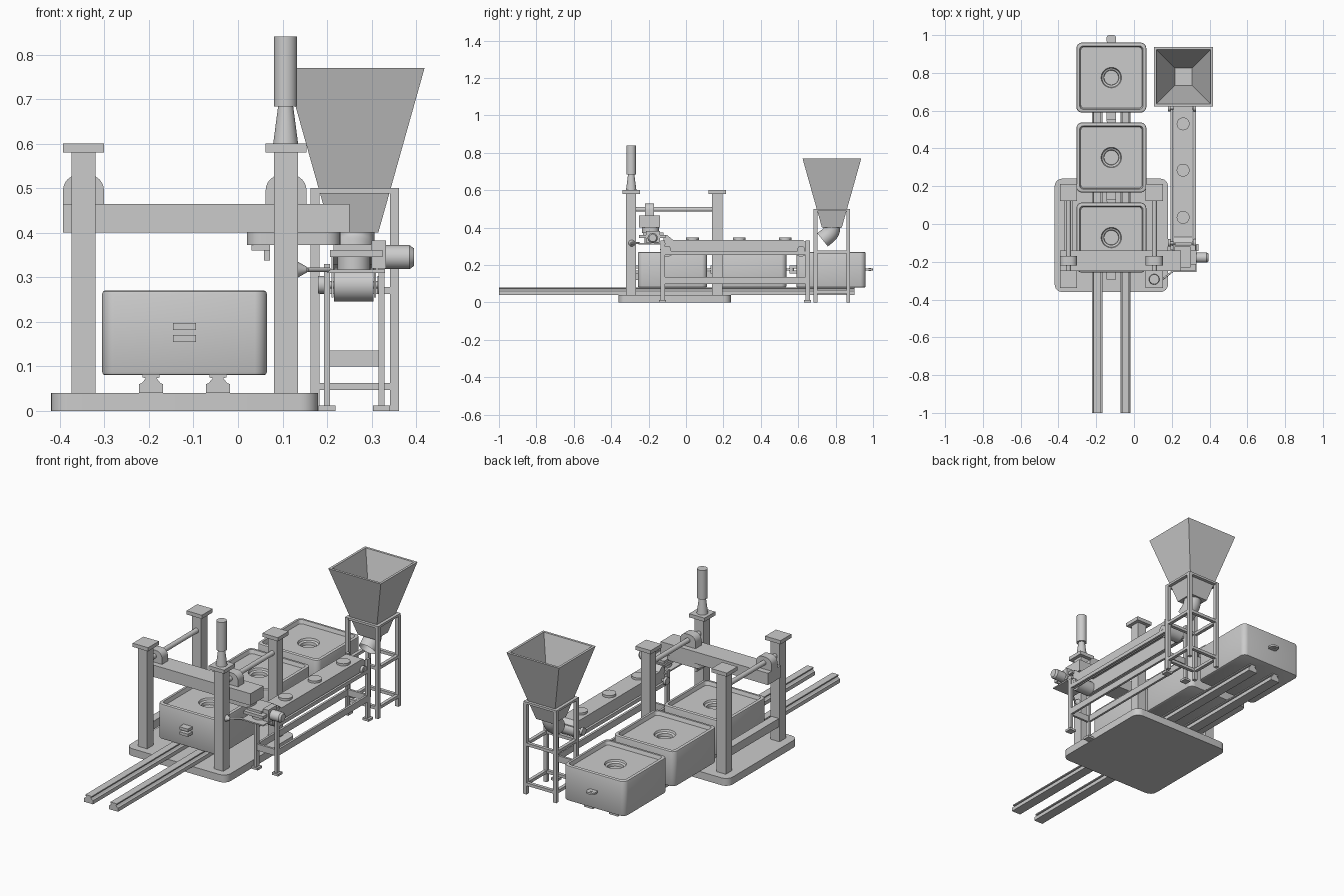
import bpy, bmesh, math
from mathutils import Vector, Matrix

if "Cube" in bpy.data.objects:
    bpy.data.objects.remove(bpy.data.objects["Cube"], do_unlink=True)

TONE = (0.6, 0.6, 0.6, 1)
grey = bpy.data.materials.new("machine grey")
grey.use_nodes = True
grey.diffuse_color = TONE
grey.node_tree.nodes["Principled BSDF"].inputs["Base Color"].default_value = TONE
parts = []


def finish(name, bm):
    bmesh.ops.recalc_face_normals(bm, faces=bm.faces[:])
    mesh = bpy.data.meshes.new(name)
    bm.to_mesh(mesh)
    bm.free()
    mesh.materials.append(grey)
    ob = bpy.data.objects.new(name, mesh)
    bpy.context.collection.objects.link(ob)
    parts.append(ob)
    return ob


def upright(edge):
    a, b = edge.verts
    return abs(a.co.z - b.co.z) > 1e-5


def box(name, x, y, z, round_corners=0.0):
    """Box from (low, high) ranges, with optionally rounded upright corners."""
    bm = bmesh.new()
    bmesh.ops.create_cube(bm, size=1)
    for v in bm.verts:
        v.co = [r[0] if c < 0 else r[1] for c, r in zip(v.co, (x, y, z))]
    if round_corners:
        bmesh.ops.bevel(bm, geom=[e for e in bm.edges if upright(e)], offset=round_corners,
                        segments=6, profile=0.5, affect='EDGES')
    return finish(name, bm)


def rod(name, start, end, r, r_end=None, sides=32):
    """Cylinder or cone between two points."""
    a, b = Vector(start), Vector(end)
    bm = bmesh.new()
    bmesh.ops.create_cone(bm, cap_ends=True, segments=sides, radius1=r,
                          radius2=r if r_end is None else r_end, depth=(b - a).length)
    turn = (b - a).to_track_quat('Z', 'Y').to_matrix().to_4x4()
    bmesh.ops.transform(bm, matrix=Matrix.Translation((a + b) / 2) @ turn, verts=bm.verts[:])
    return finish(name, bm)


def prism(name, profile, low, high, axis):
    """Extrude a flat profile along x or y."""
    bm = bmesh.new()
    place = (lambda u, v: (low, u, v)) if axis == 'x' else (lambda u, v: (u, low, v))
    face = bm.faces.new([bm.verts.new(place(u, v)) for u, v in profile])
    out = bmesh.ops.extrude_face_region(bm, geom=[face])["geom"]
    step = Vector((high - low, 0, 0) if axis == 'x' else (0, high - low, 0))
    bmesh.ops.translate(bm, vec=step, verts=[g for g in out if isinstance(g, bmesh.types.BMVert)])
    return finish(name, bm)


def loft(name, x, y, rings, per_corner):
    """Skin over rounded squares given as (half width, corner radius, z), closed at both ends."""
    bm = bmesh.new()
    loops = []
    for half, r, z in rings:
        loop = []
        for k in range(4):
            mid = math.pi / 2 * (k + 0.5)
            sx, sy = math.copysign(half - r, math.cos(mid)), math.copysign(half - r, math.sin(mid))
            for i in range(per_corner):
                t = math.pi / 2 * (k + (i + 0.5) / per_corner)
                loop.append(bm.verts.new((x + sx + r * math.cos(t), y + sy + r * math.sin(t), z)))
        loops.append(loop)
    for a, b in zip(loops, loops[1:]):
        for k in range(len(a)):
            n = (k + 1) % len(a)
            bm.faces.new((a[k], a[n], b[n], b[k]))
    bm.faces.new(loops[0])
    bm.faces.new(loops[-1])
    return finish(name, bm)


def around(c, half):
    return (c - half, c + half)


# Base plate and rails
box("base_plate", (-0.42, 0.18), (-0.36, 0.24), (0, 0.04), 0.04)
for x in (-0.195, -0.045):
    half = [(0.027, 0.04), (0.027, 0.06), (0.021, 0.062), (0.012, 0.073), (0.019, 0.075), (0.019, 0.081)]
    prism("rail", [(x + u, v) for u, v in half] + [(x - u, v) for u, v in reversed(half)], -1.0, 0.9, 'y')

# Posts, caps, guide rods and sliding bushings
for x in (-0.347, 0.108):
    for y in (-0.293, 0.167):
        box("post", around(x, 0.027), around(y, 0.027), (0.04, 0.58))
        box("post_cap", around(x, 0.046), around(y, 0.046), (0.58, 0.6))
    rod("guide_rod", (x, -0.27, 0.498), (x, 0.145, 0.498), 0.013)
    arch = [(x - 0.046, 0.455), (x + 0.046, 0.455)]
    for side in (1, -1):
        for i in range(7):
            t = math.pi / 2 * (i if side > 0 else 6 - i) / 6
            arch.append((x + side * (0.011 + 0.035 * math.cos(t)), 0.495 + 0.035 * math.sin(t)))
    prism("bushing", arch, -0.22, -0.17, 'y')
box("side_brace", (-0.37, -0.325), (-0.27, 0.145), (0.12, 0.165))

# Cross beam with its arm
box("cross_beam", (-0.393, 0.25), (-0.25, -0.14), (0.4, 0.464))
box("swing_arm", (0.02, 0.23), (-0.235, -0.145), (0.372, 0.4), 0.035)
box("arm_bracket", (0.03, 0.072), (-0.215, -0.165), (0.36, 0.372))
box("arm_finger", (0.058, 0.072), (-0.205, -0.175), (0.337, 0.36))

# Pressure cylinder on the front post
rod("cylinder_neck", (0.107, -0.293, 0.6), (0.107, -0.293, 0.683), 0.028, 0.017)
rod("cylinder_body", (0.107, -0.293, 0.683), (0.107, -0.293, 0.84), 0.026)

# Mould boxes with recessed tops, round ports and couplings
mx = -0.12
for y in (-0.072, 0.352, 0.775):
    loft("mould_box", mx, y, [
        (0.179, 0.024, 0.08), (0.183, 0.028, 0.082), (0.185, 0.03, 0.087),
        (0.185, 0.03, 0.263), (0.183, 0.028, 0.268), (0.179, 0.024, 0.27),
        (0.168, 0.02, 0.27), (0.162, 0.018, 0.25),
        (0.054, 0.054, 0.25), (0.05, 0.05, 0.24), (0.04, 0.04, 0.235), (0.038, 0.038, 0.22)], 8)
    box("coupling_tongue", around(mx, 0.025), (y + 0.18, y + 0.225), (0.171, 0.181), 0.015)
    rod("coupling_pin", (mx, y + 0.207, 0.168), (mx, y + 0.207, 0.184), 0.007)
    for z in ((0.155, 0.17), (0.182, 0.197)):
        box("coupling_fork", around(mx, 0.026), (y - 0.222, y - 0.18), z)

# Feed conveyor housing, open below
cx = 0.26
side = [(-0.12, 0.255), (-0.12, 0.36), (-0.1, 0.36), (-0.07, 0.335), (0.625, 0.335),
        (0.65, 0.315), (0.65, 0.255)]
for x in (cx - 0.05, cx + 0.045):
    prism("housing_side", side, x, x + 0.005, 'x')
lid = side[2:6]
prism("housing_lid", lid + [(y, z - 0.006) for y, z in reversed(lid)], cx - 0.046, cx + 0.046, 'x')
for y in (0.035, 0.285, 0.53):
    rod("inspection_cap", (cx, y, 0.33), (cx, y, 0.347), 0.034)
for y in (-0.1, 0.615):
    rod("drum", (cx - 0.044, y, 0.283), (cx + 0.044, y, 0.283), 0.038)
    rod("drum_axle", (0.182, y, 0.283), (0.328, y, 0.283), 0.008)
    for x in (0.18, 0.313):
        rod("drum_bearing", (x, y, 0.283), (x + 0.014, y, 0.283), 0.02)

# Conveyor frame
for x in (0.2, 0.322):
    for y in (-0.125, 0.65):
        box("frame_leg", around(x, 0.007), around(y, 0.012), (0.01, 0.33))
        box("frame_foot", around(x, 0.019), around(y, 0.019), (0, 0.012))
    box("frame_rail", around(x, 0.006), (-0.12, 0.65), (0.1, 0.135))
    box("frame_upper_rail", around(x, 0.006), (-0.12, 0.65), (0.255, 0.275))
for y in (-0.125, 0.65):
    box("frame_tie", (0.2, 0.322), around(y, 0.006), (0.1, 0.135))

# Drive head and motor
box("head_base", (0.2, 0.33), (-0.255, -0.11), (0.31, 0.317))
rod("head_turntable", (cx, -0.185, 0.317), (cx, -0.185, 0.347), 0.037)
box("head_plate", (0.207, 0.325), (-0.25, -0.11), (0.345, 0.361))
box("head_block", (0.215, 0.3), (-0.23, -0.12), (0.361, 0.374))
box("motor_mount", (0.3, 0.332), (-0.215, -0.14), (0.32, 0.383))
rod("motor", (0.33, -0.178, 0.345), (0.385, -0.178, 0.345), 0.027)
rod("motor_cap", (0.385, -0.178, 0.345), (0.395, -0.178, 0.345), 0.027, 0.02)
rod("stay_flange", (0.134, -0.29, 0.317), (0.155, -0.29, 0.317), 0.018, 0.006)
rod("stay_rod", (0.155, -0.29, 0.317), (0.205, -0.25, 0.317), 0.005)

# Hopper stand
hx, hy = 0.262, 0.78
for sx in (-1, 1):
    for sy in (-1, 1):
        box("stand_leg", around(hx + sx * 0.089, 0.01), around(hy + sy * 0.087, 0.01), (0, 0.49))
for z in ((0.047, 0.063), (0.262, 0.278), (0.488, 0.5)):
    for s in (-1, 1):
        box("stand_tie_x", around(hx, 0.099), around(hy + s * 0.087, 0.009), z)
        box("stand_tie_y", around(hx + s * 0.089, 0.009), around(hy, 0.097), z)

# Hopper shell and curved spout
loft("hopper", hx, hy, [(0.053, 0, 0.4), (0.157, 0, 0.77), (0.144, 0, 0.77), (0.046, 0, 0.405)], 1)
curve = bpy.data.curves.new("spout", 'CURVE')
curve.dimensions = '3D'
curve.bevel_depth, curve.bevel_resolution = 0.045, 6
spline = curve.splines.new('BEZIER')
spline.bezier_points.add(1)
for p, co, pull in zip(spline.bezier_points, ((hx, hy, 0.402), (hx, hy - 0.05, 0.335)),
                       ((0, 0, -0.035), (0, -0.025, -0.02))):
    p.co = co
    p.handle_left, p.handle_right = Vector(co) - Vector(pull), Vector(co) + Vector(pull)
spout = bpy.data.objects.new("spout", curve)
bpy.context.collection.objects.link(spout)
curve.materials.append(grey)
bpy.ops.object.select_all(action='DESELECT')
spout.select_set(True)
bpy.context.view_layer.objects.active = spout
bpy.ops.object.convert(target='MESH')
parts.append(bpy.context.view_layer.objects.active)

# Smooth the round surfaces, keep edges sharp
for ob in parts:
    ob.select_set(True)
bpy.ops.object.shade_smooth_by_angle(angle=math.radians(30))
